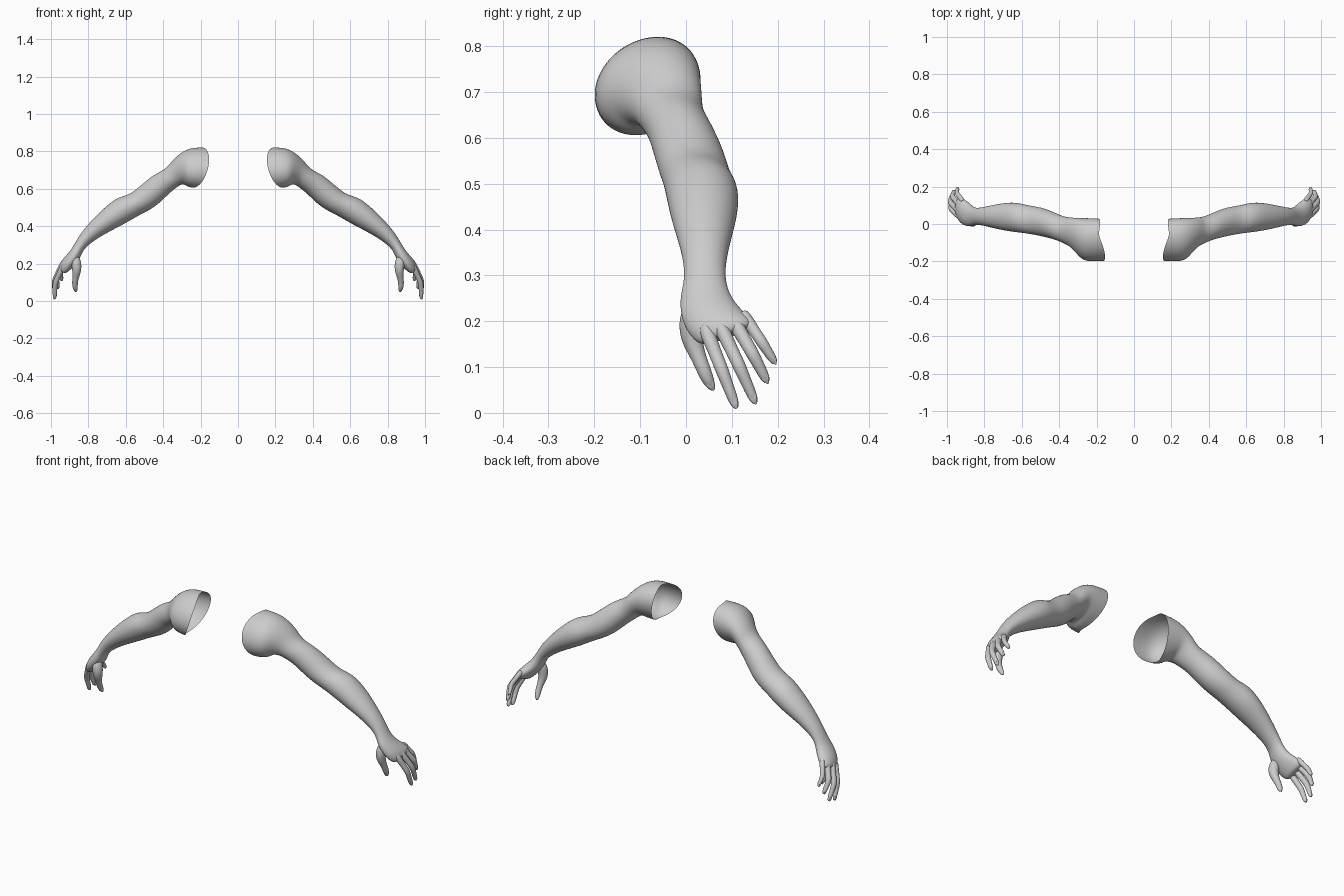
import bpy, bmesh, math
from mathutils import Vector

if "Cube" in bpy.data.objects:
    bpy.data.objects.remove(bpy.data.objects["Cube"])


def build(name, rings, open_start=False):
    """Skin a list of point rings into a smooth, mirrored object."""
    bm = bmesh.new()
    loops = [[bm.verts.new(p) for p in ring] for ring in rings]
    n = len(loops[0])
    for a, b in zip(loops, loops[1:]):
        for i in range(n):
            j = (i + 1) % n
            bm.faces.new((a[i], a[j], b[j], b[i]))
    ends = [loops[-1]] if open_start else [loops[0], loops[-1]]
    for loop in ends:
        tip = bm.verts.new(sum((v.co for v in loop), Vector()) / n)
        for i in range(n):
            bm.faces.new((loop[i], loop[(i + 1) % n], tip))
    bmesh.ops.recalc_face_normals(bm, faces=bm.faces)
    for f in bm.faces:
        f.smooth = True
    me = bpy.data.meshes.new(name)
    bm.to_mesh(me)
    bm.free()
    ob = bpy.data.objects.new(name, me)
    bpy.context.collection.objects.link(ob)
    ob.modifiers.new("mirror", 'MIRROR').use_mirror_merge = False
    sub = ob.modifiers.new("smooth", 'SUBSURF')
    sub.levels = sub.render_levels = 2
    return ob


def arm_ring(xt, zt, xb, zb, y, w, lean=0, tilt=0, bow=0, n=20):
    """Oval from its top and bottom edge points, centre y and half width."""
    pts = []
    for i in range(n):
        t = 2 * math.pi * i / n
        c, s = math.cos(t), math.sin(t)
        pts.append(Vector(((xt + xb) / 2 + c * (xt - xb) / 2 + bow * (0.4 * s - abs(s)),
                           y + s * w + c * lean,
                           (zt + zb) / 2 + c * (zt - zb) / 2 + s * tilt)))
    return pts


def tube(points, radii, n=10):
    """Round rings along a path."""
    pts = [Vector(p) for p in points]
    rings = []
    for i, p in enumerate(pts):
        d = (pts[min(i + 1, len(pts) - 1)] - pts[max(i - 1, 0)]).normalized()
        u = d.cross(Vector((1, 0, 0))).normalized()
        v = d.cross(u)
        rings.append([p + radii[i] * (math.cos(2 * math.pi * k / n) * u +
                                      math.sin(2 * math.pi * k / n) * v) for k in range(n)])
    return rings


# Arm from open shoulder to knuckles: top x,z / bottom x,z / centre y / half width
sections = [
    (.19, .822, .24, .604, -.085, .112, .025, 0, .04),
    (.25, .822, .27, .608, -.085, .117, .02),
    (.305, .797, .29, .627, -.07, .102, .015),
    (.357, .747, .315, .617, -.045, .080, .01),
    (.388, .704, .342, .596, -.035, .073),
    (.45, .678, .375, .568, -.016, .070),
    (.51, .627, .43, .513, .005, .076),
    (.57, .576, .485, .479, .018, .077),
    (.612, .562, .535, .455, .025, .076),
    (.66, .546, .595, .419, .036, .081),
    (.725, .49, .66, .385, .039, .075),
    (.785, .43, .73, .348, .040, .061),
    (.843, .362, .79, .308, .041, .047),
    (.875, .303, .828, .273, .041, .044),
    (.902, .262, .842, .232, .042, .058),
    (.943, .218, .872, .192, .060, .069, 0, .012),
    (.960, .188, .900, .168, .082, .064, 0, .022),
    (.955, .172, .915, .160, .088, .050, 0, .018),
]
build("arm", [arm_ring(*s) for s in sections], open_start=True)

# Fingers: knuckle, middle joint and tip
fingers = {
    "index_finger": ((.940, .045, .178), (.978, .078, .095), (.980, .110, .010)),
    "middle_finger": ((.944, .077, .185), (.984, .115, .105), (.976, .152, .020)),
    "ring_finger": ((.936, .107, .195), (.972, .145, .130), (.962, .178, .066)),
    "little_finger": ((.920, .128, .210), (.948, .165, .155), (.942, .195, .108)),
}


def nail(name, tip, direction, size):
    """Flat pointed nail along the finger end, on the outer side."""
    d = Vector(direction).normalized()
    side = d.cross(Vector((1, 0, 0))).normalized()
    out = side.cross(d)
    if out.x < 0:
        out = -out
    rings = []
    for t, w in ((-2.2, .35), (-1.6, .75), (-.6, .8), (.1, .5), (.5, .12)):
        c = Vector(tip) + d * size * t + out * size * (.62 - .18 * max(t + .6, 0))
        rings.append([c + side * size * w * math.cos(k * math.pi / 4) +
                      out * size * .28 * w * math.sin(k * math.pi / 4) for k in range(8)])
    build(name, rings)


for name, pts in fingers.items():
    a, b, c = map(Vector, pts)
    r = .0135 if name == "little_finger" else .0155
    path = [a + (a - b) * .15, a.lerp(b, .2), a.lerp(b, .6), b, b.lerp(c, .35),
            b.lerp(c, .7), b.lerp(c, .92), c]
    build(name, tube(path, [r * k for k in (1, 1.1, .95, 1.0, .85, .8, .6, .25)]))
    nail(name + "_nail", b.lerp(c, .95), c - b, r * .75)

# Thumb hanging from the front edge of the palm
thumb = [(.872, .020, .235), (.863, .010, .195), (.862, .012, .160), (.868, .026, .125),
         (.872, .037, .098), (.871, .046, .076), (.868, .054, .060), (.866, .060, .050)]
build("thumb", tube(thumb, [.026, .029, .025, .0175, .0165, .015, .011, .005]))
nail("thumb_nail", (.867, .057, .055), (-.006, .014, -.024), .012)
